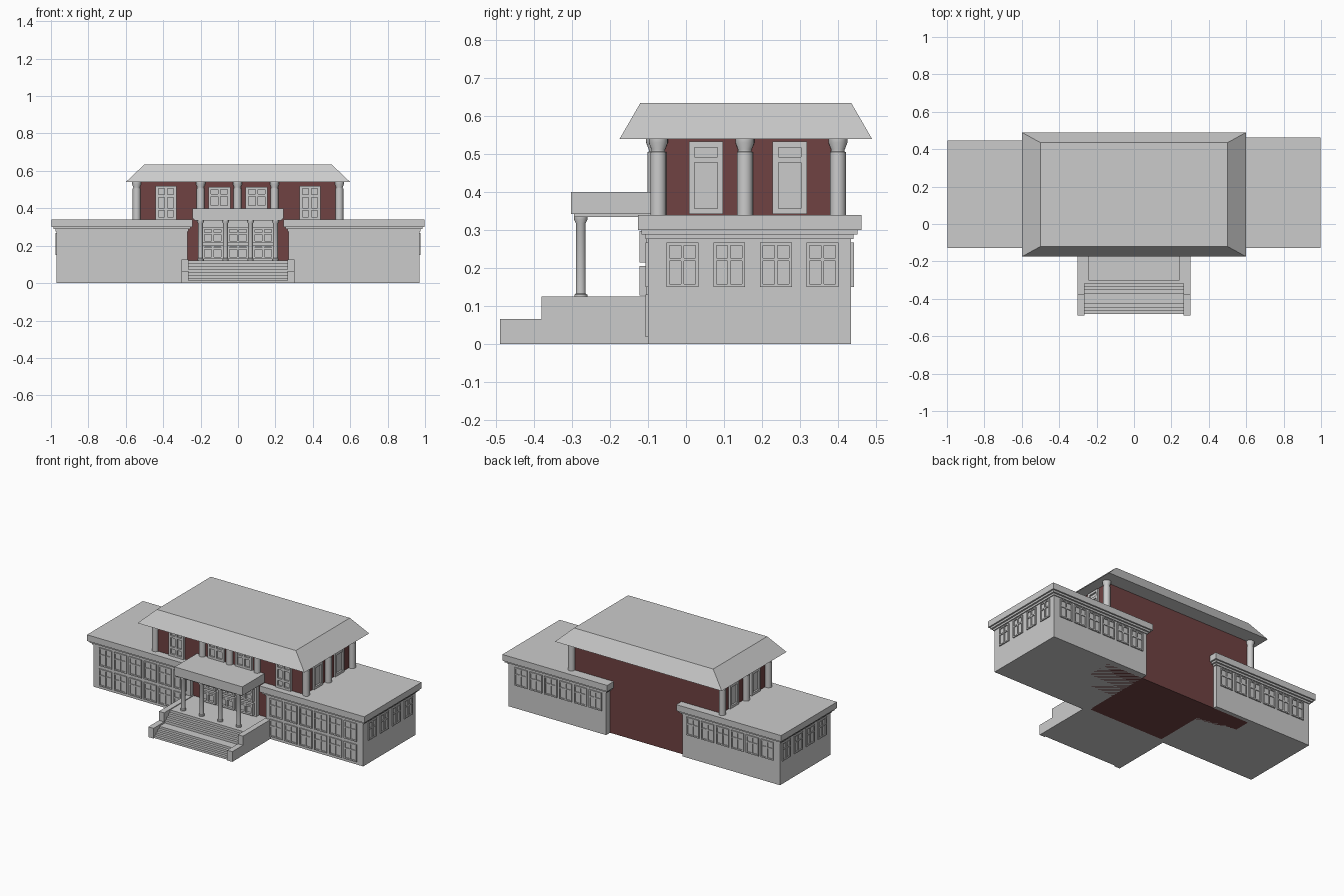
import bpy, bmesh, math
from mathutils import Matrix, Vector

if "Cube" in bpy.data.objects:
    bpy.data.objects.remove(bpy.data.objects["Cube"])

brick = bpy.data.materials.new("brick_red")
brick.diffuse_color = (0.16, 0.055, 0.055, 1)
brick.use_nodes = True
brick.node_tree.nodes["Principled BSDF"].inputs["Base Color"].default_value = brick.diffuse_color


def finish(bm, name, mat=None):
    bmesh.ops.recalc_face_normals(bm, faces=bm.faces)
    me = bpy.data.meshes.new(name)
    bm.to_mesh(me)
    bm.free()
    ob = bpy.data.objects.new(name, me)
    bpy.context.collection.objects.link(ob)
    if mat:
        me.materials.append(mat)
    return ob


def add_box(bm, x0, x1, y0, y1, z0, z1):
    m = Matrix.Translation(((x0 + x1) / 2, (y0 + y1) / 2, (z0 + z1) / 2))
    m = m @ Matrix.Diagonal((abs(x1 - x0), abs(y1 - y0), abs(z1 - z0), 1))
    bmesh.ops.create_cube(bm, size=1, matrix=m)


def boxes(name, dims, mat=None):
    bm = bmesh.new()
    for d in dims:
        add_box(bm, *d)
    return finish(bm, name, mat)


def window(bm, side, plane, c, w, z0, z1, rows=(0.62,), cols=2, t=0.008, out=0.007):
    """Raised frame, mullions and transoms on a wall facing 'side'."""
    def bar(u0, u1, a, b, d):
        s = 1 if side in ("back", "right") else -1
        lo, hi = sorted((plane - s * 0.004, plane + s * d))
        if side in ("front", "back"):
            add_box(bm, u0, u1, lo, hi, a, b)
        else:
            add_box(bm, lo, hi, u0, u1, a, b)
    l, r = c - w / 2, c + w / 2
    bar(l, r, z0, z1, 0.001)
    for u in (l, r - t):
        bar(u, u + t, z0, z1, out)
    for a in (z0, z1 - t):
        bar(l + t, r - t, a, a + t, out)
    for i in range(1, cols):
        u = l + w * i / cols
        bar(u - t / 2, u + t / 2, z0 + t, z1 - t, out)
    for f in rows:
        a = z0 + (z1 - z0) * f
        bar(l + t, r - t, a - t / 2, a + t / 2, out - 0.001)


def columns(name, spots, profile, n=20):
    bm = bmesh.new()
    for x, y in spots:
        rings = [[bm.verts.new((x + r * math.cos(2 * math.pi * i / n),
                                y + r * math.sin(2 * math.pi * i / n), z))
                  for i in range(n)] for r, z in profile]
        for a, b in zip(rings, rings[1:]):
            for i in range(n):
                bm.faces.new((a[i], a[(i + 1) % n], b[(i + 1) % n], b[i]))
        bm.faces.new(rings[0])
        bm.faces.new(rings[-1])
    ob = finish(bm, name)
    bpy.ops.object.select_all(action='DESELECT')
    ob.select_set(True)
    bpy.context.view_layer.objects.active = ob
    bpy.ops.object.shade_smooth_by_angle(angle=math.radians(35))


# Brick central block, ground to eaves
FRONT, BACK, SIDE = -0.075, 0.395, 0.53
boxes("brick_main_block", [(-SIDE, SIDE, FRONT, BACK, 0, 0.545)], brick)

# Hipped roof with flat top
bm = bmesh.new()
lo = [bm.verts.new(p) for p in ((-.6, -.175, .54), (.6, -.175, .54), (.6, .49, .54), (-.6, .49, .54))]
hi = [bm.verts.new(p) for p in ((-.5, -.12, .635), (.5, -.12, .635), (.5, .435, .635), (-.5, .435, .635))]
bm.faces.new(lo)
bm.faces.new(hi)
for i in range(4):
    j = (i + 1) % 4
    bm.faces.new((lo[i], lo[j], hi[j], hi[i]))
finish(bm, "hipped_roof")

# Two side wings with stepped cornices and windows
for s, name, yb in ((-1, "left", 0.42), (1, "right", 0.435)):
    yf = -0.10
    boxes(name + "_wing_body", [(s * .27, s * .97, yf, yb, 0, 0.302)])
    boxes(name + "_wing_cornice", [
        (s * (.27 - g), s * (.97 + g), yf - g, yb + g, a, b)
        for g, a, b in ((.006, .276, .288), (.017, .288, .301), (.027, .30, .34))])
    bm = bmesh.new()
    for i in range(6):
        c = s * (.345 + i * .107)
        window(bm, "front", yf, c, .09, .15, .267)
        window(bm, "front", yf, c, .09, .018, .13)
        window(bm, "back", yb, c, .09, .15, .267)
    for i in range(4):
        window(bm, name, s * .97, -.009 + i * .1228, .084, .15, .267)
    finish(bm, name + "_wing_windows")

# Upper storey windows
bm = bmesh.new()
for s, side in ((-1, "left"), (1, "right")):
    window(bm, "front", FRONT, s * .385, .11, .34, .52, rows=(.3, .7), t=.014, out=.012)
    window(bm, "front", FRONT, s * .1, .118, .40, .515, rows=(.6,), t=.014, out=.012)
    for y in (.053, .273):
        window(bm, side, s * SIDE, y, .09, .342, .533, rows=(.75,), cols=1, t=.015, out=.012)
finish(bm, "upper_windows")

# Columns under the roof eaves
spots = [(s * .542, y) for s in (-1, 1) for y in (-.073, .155, .40)]
spots += [(x, -.08) for x in (-.2, -.003, .195)]
columns("upper_columns", spots, [(.021, .335), (.021, .505), (.018, .507), (.018, .512),
                                 (.025, .53), (.025, .542)])

# Entrance bay with three doors and windows over them
boxes("entrance_surround", [(-.205, .205, -.105, FRONT, .12, .34)])
bm = bmesh.new()
for x in (-.135, 0, .135):
    window(bm, "front", -.105, x, .112, .128, .205, rows=(.75,), t=.011, out=.018)
    window(bm, "front", -.105, x, .112, .215, .297, rows=(.6,), t=.011, out=.018)
finish(bm, "entrance_doors")

# Portico roof and its columns
boxes("portico_roof", [(-.243, .243, -.303, FRONT, .342, .40),
                       (-.235, .235, -.295, FRONT, .335, .343)])
columns("portico_columns", [(x, -.277) for x in (-.2, -.067, .067, .2)],
        [(.017, .122), (.017, .13), (.013, .133), (.013, .318), (.018, .328), (.018, .337)])

# Entrance platform, landing and two flights of steps
dims = [(-.265, .265, -.30, FRONT, 0, .12), (-.265, .265, -.41, -.30, 0, .056)]
for i in range(4):
    dims.append((-.265, .265, -.482 + i * .018, -.41, 0, .014 * (i + 1)))
    dims.append((-.265, .265, -.372 + i * .018, -.30, .05, .056 + .016 * (i + 1)))
boxes("entrance_steps", dims)

# Stepped cheek walls either side of the stairs
bm = bmesh.new()
for s in (-1, 1):
    prof = [(-.49, 0), (-.055, 0), (-.055, .125), (-.38, .125), (-.38, .066), (-.49, .066)]
    f = bm.faces.new([bm.verts.new((s * .265, y, z)) for y, z in prof])
    ext = bmesh.ops.extrude_face_region(bm, geom=[f])
    bmesh.ops.translate(bm, vec=Vector((s * .037, 0, 0)),
                        verts=[v for v in ext["geom"] if isinstance(v, bmesh.types.BMVert)])
    if f.is_valid and len(f.link_loops if hasattr(f, "link_loops") else f.loops) == 0:
        bm.faces.remove(f)
finish(bm, "stair_cheek_walls")
